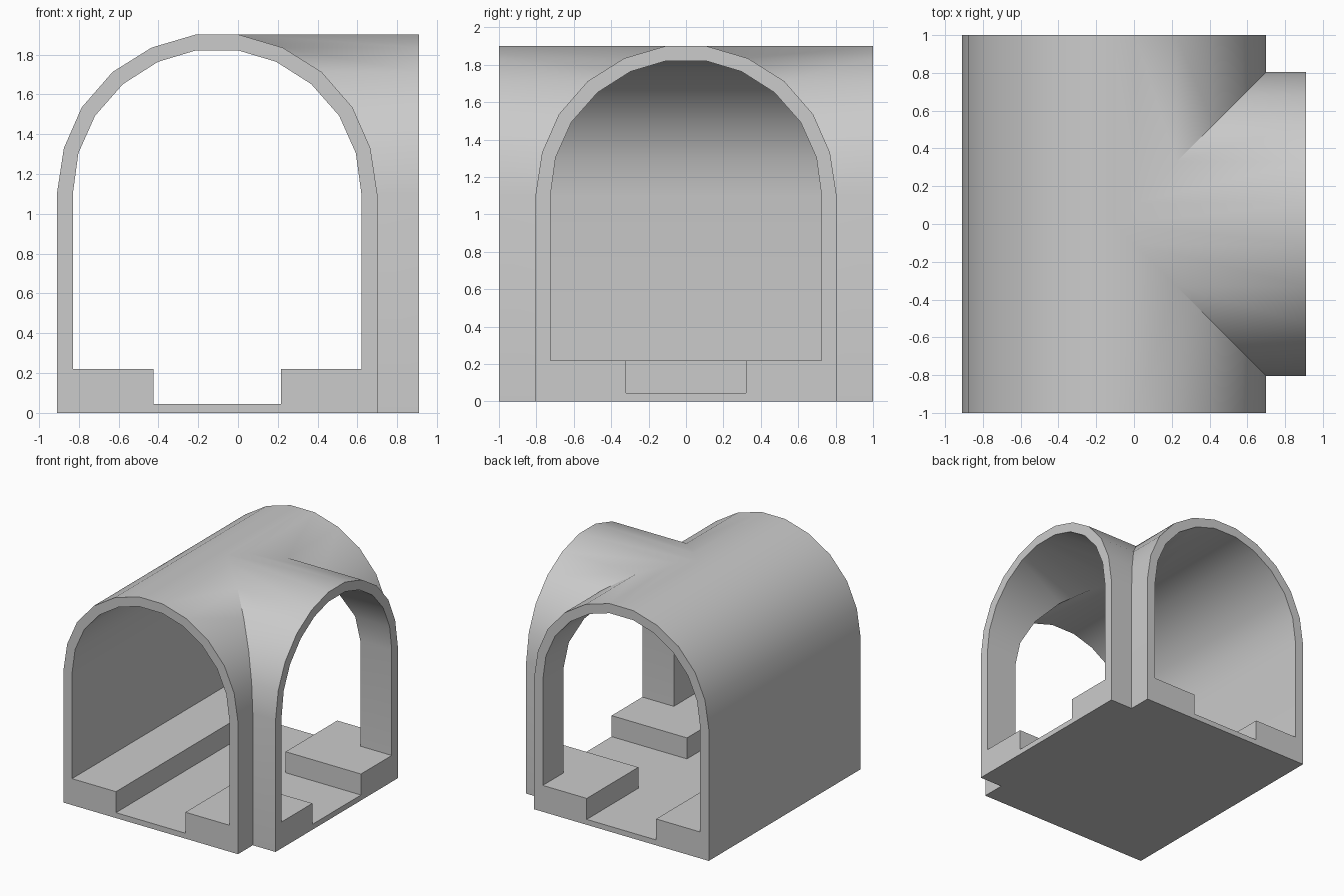
import bpy, bmesh, math

if "Cube" in bpy.data.objects:
    bpy.data.objects.remove(bpy.data.objects["Cube"])

CX = -0.105          # centre line of the main tunnel
END_X = 0.91         # mouth of the side tunnel
END_Y = 1.0          # mouths of the main tunnel

# Half cross-section as (distance from tunnel centre, height)
outer = [(0, 1.9), (0.11, 1.9), (0.33, 1.835), (0.525, 1.713), (0.68, 1.535),
         (0.77, 1.33), (0.805, 1.1), (0.805, 0), (0, 0)]
inner = [(0, 0.045), (0.32, 0.045), (0.32, 0.22), (0.725, 0.22), (0.725, 1.1),
         (0.697, 1.305), (0.613, 1.493), (0.473, 1.652), (0.297, 1.764),
         (0.11, 1.82), (0, 1.82)]

bm = bmesh.new()


def sweep(rows):
    """Bridge neighbouring profile points along rows of positions."""
    for row_a, row_b in zip(rows, rows[1:]):
        for chain in (range(len(outer) - 1),
                      range(len(outer), len(outer) + len(inner) - 1)):
            for i in chain:
                pts = []
                for p in (row_a[i], row_a[i + 1], row_b[i + 1], row_b[i]):
                    if p not in pts:
                        pts.append(p)
                bm.faces.new([bm.verts.new(p) for p in pts])


def cap(row):
    bm.faces.new([bm.verts.new(p) for p in row])


profile = outer + inner
for s in (-1, 1):
    # Closed half of the main tunnel, opposite the branch
    left_end = [(CX - d, s * END_Y, z) for d, z in profile]
    left_mid = [(CX - d, 0, z) for d, z in profile]
    sweep([left_end, left_mid])
    cap(left_end)
    # Open half: main tunnel mitred into the side tunnel
    main_end = [(CX + d, s * END_Y, z) for d, z in profile]
    mitre = [(CX + d, s * d, z) for d, z in profile]
    side_end = [(END_X, s * d, z) for d, z in profile]
    sweep([main_end, mitre, side_end])
    cap(main_end)
    cap(side_end)

bmesh.ops.remove_doubles(bm, verts=bm.verts, dist=0.0005)
bmesh.ops.recalc_face_normals(bm, faces=bm.faces)
mesh = bpy.data.meshes.new("tunnel_junction")
bm.to_mesh(mesh)
bm.free()

# Tunnel shell with walkways and sunken track channel
tunnel = bpy.data.objects.new("tunnel_junction", mesh)
bpy.context.collection.objects.link(tunnel)
bpy.context.view_layer.objects.active = tunnel
tunnel.select_set(True)
bpy.ops.object.shade_smooth_by_angle(angle=math.radians(30))
